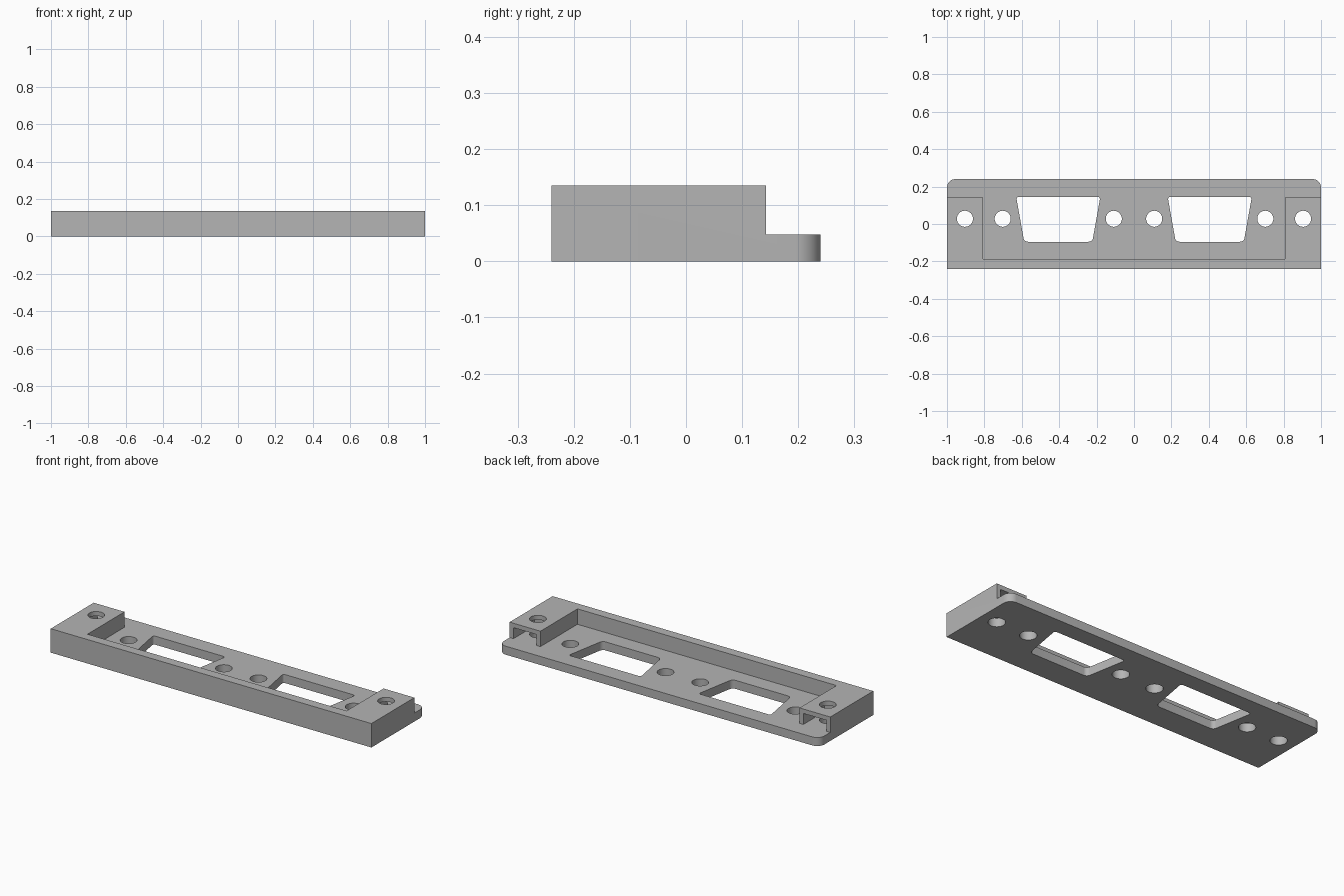
import bpy, bmesh
from math import cos, sin, pi
from mathutils import Vector

cube = bpy.data.objects.get("Cube")
if cube:
    bpy.data.objects.remove(cube, do_unlink=True)

TOP, FLOOR = 0.135, 0.048        # full height and base plate height
HALF_X, HALF_Y = 1.0, 0.24
BLOCK_X, BLOCK_BACK = 0.808, 0.143
HOLE_Y, HOLE_R = 0.028, 0.043

grey = bpy.data.materials.new("plain grey")
grey.use_nodes = True
grey.diffuse_color = (0.46, 0.46, 0.46, 1)
grey.node_tree.nodes["Principled BSDF"].inputs["Base Color"].default_value = (0.46, 0.46, 0.46, 1)


def rounded(points, radii, steps=8):
    """Round each polygon corner with an arc of the given radius."""
    out = []
    for i, (p, r) in enumerate(zip(points, radii)):
        p = Vector(p)
        if r == 0:
            out.append(p)
            continue
        a = (Vector(points[i - 1]) - p).normalized()
        b = (Vector(points[(i + 1) % len(points)]) - p).normalized()
        half = a.angle(b) / 2
        mid = (a + b).normalized()
        centre = p + mid * r / sin(half)
        side = (a - a.dot(mid) * mid).normalized()
        for k in range(steps + 1):
            t = (pi / 2 - half) * (1 - 2 * k / steps)
            out.append(centre - mid * r * cos(t) + side * r * sin(t))
    return out


def prism(name, points, z0, z1):
    """Extrude a flat outline between two heights."""
    bm = bmesh.new()
    face = bm.faces.new([bm.verts.new((p[0], p[1], z0)) for p in points])
    ext = bmesh.ops.extrude_face_region(bm, geom=[face])["geom"]
    verts = [v for v in ext if isinstance(v, bmesh.types.BMVert)]
    bmesh.ops.translate(bm, verts=verts, vec=(0, 0, z1 - z0))
    bmesh.ops.recalc_face_normals(bm, faces=bm.faces)
    mesh = bpy.data.meshes.new(name)
    bm.to_mesh(mesh)
    bm.free()
    obj = bpy.data.objects.new(name, mesh)
    bpy.context.collection.objects.link(obj)
    mesh.materials.append(grey)
    return obj


def box(x0, x1, y0, y1):
    return [(x0, y0), (x1, y0), (x1, y1), (x0, y1)]


# Body outline with rounded back corners
body = prism("connector_bracket",
             rounded(box(-HALF_X, HALF_X, -HALF_Y, HALF_Y), [0, 0, 0.045, 0.045]), 0, TOP)
cutters = []

# Recess above the plate, leaving a front wall and two end blocks
cutters.append(prism("recess_cutter", [
    (-BLOCK_X, -0.187), (BLOCK_X, -0.187), (BLOCK_X, BLOCK_BACK), (1.2, BLOCK_BACK),
    (1.2, 0.4), (-1.2, 0.4), (-1.2, BLOCK_BACK), (-BLOCK_X, BLOCK_BACK)], FLOOR, 0.3))

for s in (-1, 1):
    # Nut slot entering each end block from the back
    cutters.append(prism("slot_cutter", box(s * 0.904 - 0.072, s * 0.904 + 0.072, -0.045, 0.2),
                         FLOOR, 0.11))
    # Tapered connector opening
    cx = s * 0.405
    opening = [(cx - 0.182, -0.095), (cx + 0.182, -0.095), (cx + 0.225, 0.145), (cx - 0.225, 0.145)]
    cutters.append(prism("opening_cutter", rounded(opening, [0.024, 0.024, 0.012, 0.012]), -0.1, 0.3))
    # Screw holes
    for x in (0.108, 0.702, 0.904):
        ring = [(s * x + HOLE_R * cos(k * pi / 20), HOLE_Y + HOLE_R * sin(k * pi / 20))
                for k in range(40)]
        cutters.append(prism("hole_cutter", ring, -0.1, 0.3))

# Apply the cuts
bpy.context.view_layer.objects.active = body
for c in cutters:
    c.hide_render = True
    mod = body.modifiers.new("cut", "BOOLEAN")
    mod.operation = "DIFFERENCE"
    mod.solver = "EXACT"
    mod.object = c
    bpy.ops.object.modifier_apply(modifier=mod.name)
    bpy.data.objects.remove(c, do_unlink=True)

bpy.ops.object.select_all(action="DESELECT")
body.select_set(True)
bpy.ops.object.shade_smooth_by_angle(angle=0.5)
